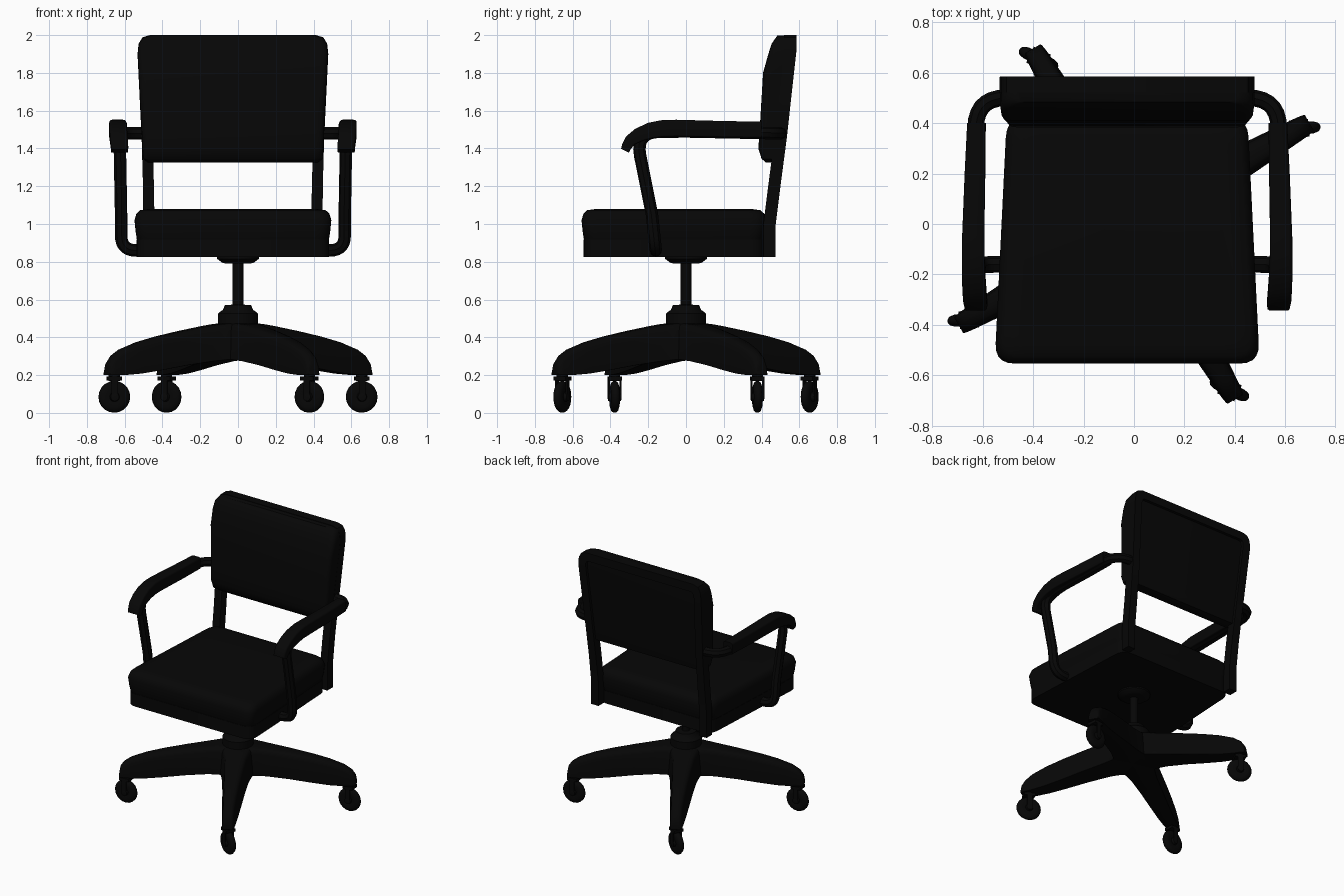
import bpy, bmesh, math
from mathutils import Vector, Matrix

if "Cube" in bpy.data.objects:
    bpy.data.objects.remove(bpy.data.objects["Cube"])

CX = -0.027  # the upper chair sits slightly off the base axis
black = bpy.data.materials.new("black")
black.diffuse_color = (0.002, 0.002, 0.002, 1)
black.use_nodes = True
black.node_tree.nodes["Principled BSDF"].inputs["Base Color"].default_value = black.diffuse_color


def finish(ob, angle=40):
    ob.data.materials.append(black)
    bpy.ops.object.select_all(action='DESELECT')
    ob.select_set(True)
    bpy.context.view_layer.objects.active = ob
    bpy.ops.object.shade_smooth_by_angle(angle=math.radians(angle))
    return ob


def loft(name, rings, matrix=None, angle=40):
    """Skin a list of equal-length rings and cap both ends."""
    bm = bmesh.new()
    loops = [[bm.verts.new(p) for p in ring] for ring in rings]
    n = len(loops[0])
    for a, b in zip(loops, loops[1:]):
        for i in range(n):
            bm.faces.new((a[i], a[(i + 1) % n], b[(i + 1) % n], b[i]))
    bm.faces.new(loops[0])
    bm.faces.new(loops[-1])
    if matrix:
        bm.transform(matrix)
    bmesh.ops.recalc_face_normals(bm, faces=bm.faces)
    me = bpy.data.meshes.new(name)
    bm.to_mesh(me)
    bm.free()
    ob = bpy.data.objects.new(name, me)
    bpy.context.collection.objects.link(ob)
    return finish(ob, angle)


def lathe(name, profile, n=24, matrix=None):
    rings = [[(r * math.cos(2 * math.pi * i / n), r * math.sin(2 * math.pi * i / n), z)
              for i in range(n)] for r, z in profile]
    return loft(name, rings, matrix=matrix)


def fillet(pts, radii, steps=5):
    """Round the corners of a polyline."""
    pts = [Vector(p) for p in pts]
    out = []
    for i, p in enumerate(pts):
        if radii[i] == 0:
            out.append(p)
            continue
        a = (pts[i - 1] - p).normalized() * radii[i]
        b = (pts[(i + 1) % len(pts)] - p).normalized() * radii[i]
        for k in range(steps + 1):
            t = k / steps
            out.append(p + a * (1 - t) ** 2 + b * t ** 2)
    return out


def box(name, size, center, matrix):
    x, y, z = (s / 2 for s in size)
    rings = [[(sx * x, sy * y, sz * z) for sx, sy in ((-1, -1), (1, -1), (1, 1), (-1, 1))]
             for sz in (-1, 1)]
    return loft(name, rings, matrix=matrix @ Matrix.Translation(center))


def interp(table, z):
    for (z0, y0), (z1, y1) in zip(table, table[1:]):
        if z <= z1:
            return y0 + (y1 - y0) * (z - z0) / (z1 - z0)
    return table[-1][1]


def seat_ring(inset, z):
    f, b = 0.525 - inset, 0.477 - inset
    y0, y1 = -0.553 + inset, 0.424 - inset
    pts = [(CX - f, y0, z), (CX + f, y0, z), (CX + b, y1, z), (CX - b, y1, z)]
    return fillet(pts, [0.08] * 4)


# Seat pan and cushion
loft("seat_pan", [seat_ring(0.011, z) for z in (0.825, 0.918)])
loft("seat_cushion", [seat_ring(i, z) for i, z in (
    (0.02, 0.90), (0.012, 0.92), (0.006, 0.96), (0.0, 1.02), (0.01, 1.055),
    (0.03, 1.073), (0.08, 1.08))])

# Backrest frame with posts, an inverted U of rectangular section
back_y = [(0.825, .475), (1.0, .475), (1.2, .50), (1.45, .533), (1.92, .585), (2.0, .585)]
outer = [(.475, .825), (.475, 1.0), (.476, 1.2), (.483, 1.45), (.505, 1.9),
         (.499, 1.955), (.479, 1.988), (.44, 2.0)]
inner = [(.415, .825), (.415, 1.0), (.418, 1.2), (.425, 1.45), (.445, 1.9),
         (.443, 1.92), (.435, 1.935), (.42, 1.94)]
half = []
for (xo, zo), (xi, zi) in zip(outer, inner):
    yo, yi = interp(back_y, zo), interp(back_y, zi)
    half.append([(xo, yo - .065, zo), (xo, yo, zo), (xi, yi, zi), (xi, yi - .065, zi)])
path = half + [[(-x, y, z) for x, y, z in r] for r in reversed(half)]
loft("back_frame", path, matrix=Matrix.Translation((CX, 0, 0)), angle=30)

# Backrest cushion, horizontal sections stacked upward
front_y = [(1.32, .43), (1.345, .40), (1.40, .383), (1.5, .39), (1.8, .408),
           (1.95, .45), (2.0, .485)]
rings = []
for z, w in ((1.325, .45), (1.345, .474), (1.40, .479), (1.5, .484), (1.65, .492), (1.8, .50),
             (1.9, .504), (1.955, .498), (1.985, .479), (1.997, .44)):
    yf, yb = interp(front_y, z), interp(back_y, z) - .02
    pts = [(CX - w, yf, z), (CX + w, yf, z), (CX + w, yb, z), (CX - w, yb, z)]
    rings.append(fillet(pts, [.04, .04, .005, .005], 4))
loft("back_cushion", rings)

# Armrests: bent tube and padded top
for s, side in ((-1, "left"), (1, "right")):
    pts = [(.42, -.16, .86), (.592, -.16, .86), (.592, -.18, 1.05), (.60, -.268, 1.487),
           (.605, 0, 1.49), (.599, .5, 1.48), (.46, .5, 1.48)]
    pts = fillet([(CX + s * x, y, z) for x, y, z in pts], [0, .08, 0, .13, 0, .12, 0], 7)
    cu = bpy.data.curves.new("arm_tube", 'CURVE')
    cu.dimensions = '3D'
    cu.bevel_depth = 0.033
    cu.bevel_resolution = 2
    cu.use_fill_caps = True
    sp = cu.splines.new('POLY')
    sp.points.add(len(pts) - 1)
    for p, co in zip(sp.points, pts):
        p.co = (*co, 1)
    ob = bpy.data.objects.new(f"arm_tube_{side}", cu)
    bpy.context.collection.objects.link(ob)
    bpy.ops.object.select_all(action='DESELECT')
    ob.select_set(True)
    bpy.context.view_layer.objects.active = ob
    bpy.ops.object.convert(target='MESH')
    finish(bpy.context.view_layer.objects.active)

    rings = []
    # x, y, z, half width, half thickness, downward tilt in degrees
    for x, y, z, w, h, tilt in (
            (.597, .40, 1.50, .037, .042, 0), (.603, .2, 1.502, .041, .043, 0),
            (.61, -.05, 1.508, .044, .044, 0), (.61, -.12, 1.507, .045, .044, 3),
            (.609, -.19, 1.495, .046, .042, 15), (.606, -.25, 1.472, .047, .037, 30),
            (.603, -.295, 1.442, .047, .031, 48), (.60, -.316, 1.408, .046, .026, 60),
            (.60, -.323, 1.388, .045, .023, 64)):
        c = Vector((CX + s * x, y, z))
        up = Vector((0, -math.sin(math.radians(tilt)), math.cos(math.radians(tilt))))
        ex = Vector((1, 0, 0))
        rings.append(fillet([c + ex * a * w + up * b * h for a, b in
                             ((-1, -1), (1, -1), (1, 1), (-1, 1))], [.008, .008, .015, .015], 3))
    loft(f"arm_pad_{side}", rings)

# Central column, hub and swivel plate
lathe("column", [(.028, .45), (.028, .82)])
lathe("hub", [(.105, .42), (.105, .525), (.095, .535), (.08, .545), (.07, .57), (.03, .573)])
lathe("swivel_plate", [(.065, .79), (.085, .796), (.11, .815), (.11, .83)])

# Four-arm base with casters
wheel_profile = [(.012, -.036), (.022, -.034), (.026, -.018), (.055, -.024), (.076, -.017),
                 (.084, -.006), (.084, .006), (.076, .017), (.055, .024), (.026, .018),
                 (.022, .034), (.012, .036)]
for k in range(4):
    turn = Matrix.Rotation(math.radians(30 + 90 * k), 4, 'Z')
    rings = []
    # radius, bottom z, top z, half width
    for r, b, t, w in ((0, .285, .475, .12), (.09, .282, .473, .12), (.13, .28, .47, .104),
                       (.2, .273, .46, .09), (.35, .252, .434, .076), (.5, .226, .404, .064),
                       (.62, .208, .374, .055), (.72, .2, .338, .047), (.77, .2, .305, .043),
                       (.795, .2, .268, .039), (.802, .2, .225, .036)):
        e = min(.035, (t - b) * .4)
        rings.append(fillet([(r, -w, b), (r, w, b), (r, w * .8, t), (r, -w * .8, t)],
                            [.004, .004, e, e], 3))
    loft(f"base_arm_{k + 1}", rings, matrix=turn)

    spot = turn @ Vector((.756, 0, 0))
    m = Matrix.Translation(spot) @ Matrix.Rotation(math.radians(5 if k % 2 == 0 else -25), 4, 'Z')
    wheel = m @ Matrix.Translation((0, 0, .085)) @ Matrix.Rotation(math.pi / 2, 4, 'X')
    lathe(f"caster_wheel_{k + 1}", wheel_profile, 20, wheel)
    box(f"caster_crown_{k + 1}", (.075, .07, .02), (0, 0, .182), m)
    lathe(f"caster_stem_{k + 1}", [(.03, .17), (.03, .23)], 12, m)
    for s in (-1, 1):
        box(f"caster_fork_{k + 1}_{'ab'[s > 0]}", (.035, .008, .115), (0, s * .031, .13), m)
